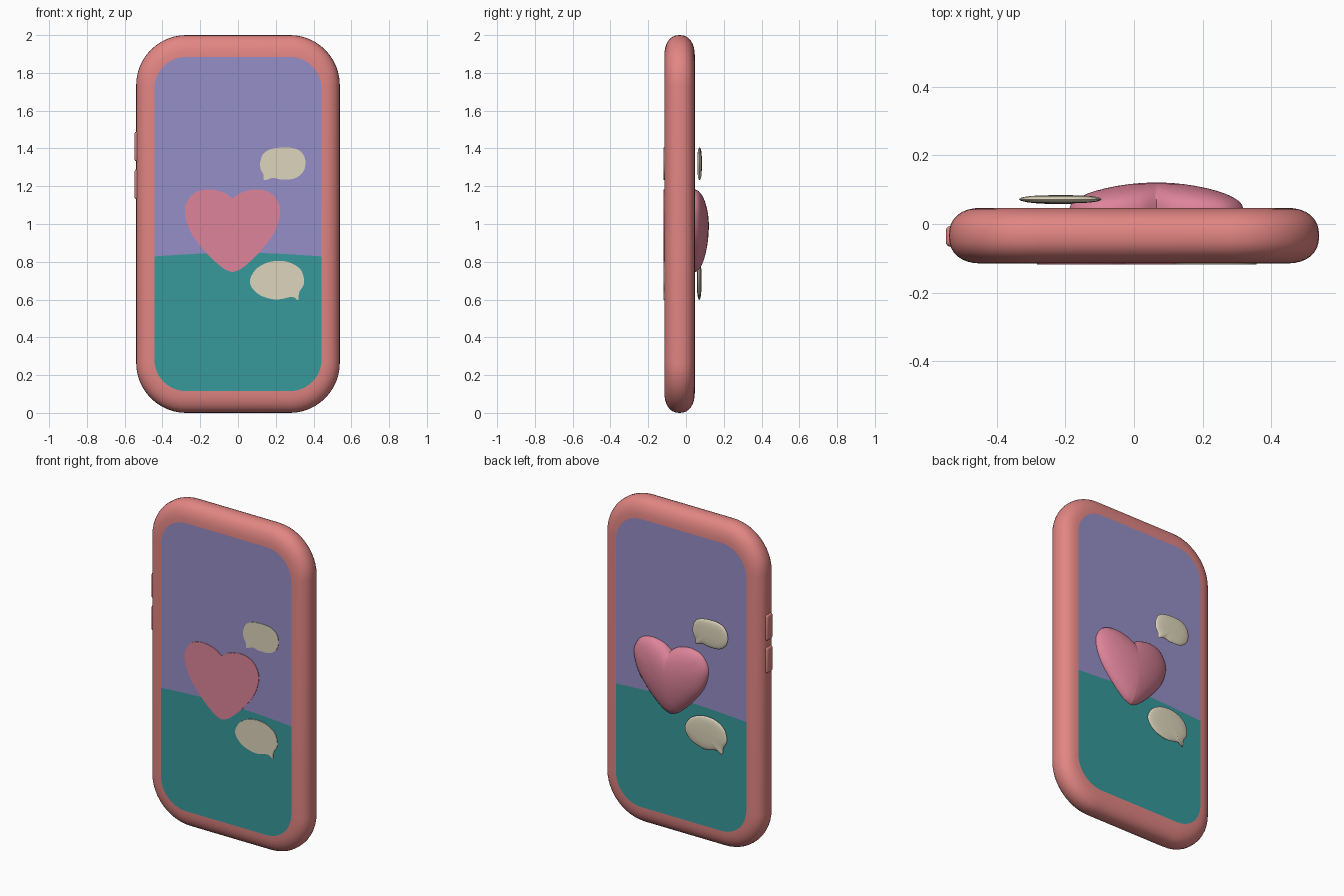
import bpy, bmesh, math
from mathutils import Vector

if "Cube" in bpy.data.objects:
    bpy.data.objects.remove(bpy.data.objects["Cube"])

YC, YH = -0.034, 0.081          # case mid depth and half depth
LIP = 0.096                     # visible width of the case rim


def material(name, r, g, b):
    lin = [((c / 255 + 0.055) / 1.055) ** 2.4 for c in (r, g, b)]
    m = bpy.data.materials.new(name)
    m.diffuse_color = (*lin, 1)
    m.use_nodes = True
    m.node_tree.nodes["Principled BSDF"].inputs["Base Color"].default_value = m.diffuse_color
    return m


CORAL = material("coral", 226, 134, 131)
PURPLE = material("purple", 149, 142, 198)
TEAL = material("teal", 55, 153, 155)
PINK = material("pink", 222, 132, 154)
CREAM = material("cream", 222, 213, 188)


def finish(name, bm, mat, angle=40):
    me = bpy.data.meshes.new(name)
    bm.to_mesh(me)
    bm.free()
    ob = bpy.data.objects.new(name, me)
    bpy.context.collection.objects.link(ob)
    me.materials.append(mat)
    bpy.ops.object.select_all(action='DESELECT')
    ob.select_set(True)
    bpy.context.view_layer.objects.active = ob
    bpy.ops.object.shade_smooth_by_angle(angle=math.radians(angle))
    return ob


def loft(name, rings, mat, caps=True, angle=40):
    """Skin a list of closed rings of 3D points."""
    bm = bmesh.new()
    rows = [[bm.verts.new(p) for p in ring] for ring in rings]
    n = len(rows[0])
    for a, b in zip(rows, rows[1:]):
        for i in range(n):
            j = (i + 1) % n
            bm.faces.new((a[i], a[j], b[j], b[i]))
    if caps:
        bm.faces.new(rows[0])
        bm.faces.new(rows[-1])
    bmesh.ops.recalc_face_normals(bm, faces=bm.faces)
    return finish(name, bm, mat, angle)


def panel(name, pts, y, side, mat):
    """Flat sheet facing along side * y."""
    bm = bmesh.new()
    f = bm.faces.new([bm.verts.new((-side * u, y, z)) for u, z in pts])
    f.normal_update()
    if f.normal.y * side < 0:
        f.normal_flip()
    finish(name, bm, mat)


def rounded_rect(d, seg=12):
    """Case outline inset by d, counter-clockwise from the right side."""
    w, h, r = 0.539 - d, 1.0 - d * 1.2, 0.265 - d
    pts = []
    for k, (sx, sz) in enumerate(((1, 1), (-1, 1), (-1, -1), (1, -1))):
        for i in range(seg + 1):
            a = math.pi / 2 * (k + i / seg)
            pts.append((sx * (w - r) + r * math.cos(a),
                        1 + sz * (h - r) + r * math.sin(a)))
    return pts


def smooth_loop(pts, closed=True, sub=6):
    """Catmull-Rom curve through the points."""
    n, out = len(pts), []
    for i in range(n if closed else n - 1):
        idx = [i - 1, i, i + 1, i + 2]
        idx = [k % n if closed else min(max(k, 0), n - 1) for k in idx]
        p0, p1, p2, p3 = (Vector(pts[k]) for k in idx)
        for s in range(sub):
            t = s / sub
            out.append(tuple(0.5 * (2 * p1 + (p2 - p0) * t
                       + (2 * p0 - 5 * p1 + 4 * p2 - p3) * t * t
                       + (3 * p1 - p0 - 3 * p2 + p3) * t ** 3)))
    return out


# Case rim: rounded section swept round the outline
rings = []
for i in range(17):
    t = math.pi * (i / 16 - 0.5)
    c, s = max(math.cos(t), 0) ** 0.87, math.copysign(abs(math.sin(t)) ** 0.87, math.sin(t))
    rings.append([(u, YC + YH * s, z) for u, z in rounded_rect(LIP * (1 - c))])
loft("case_rim", rings, CORAL, caps=False)

# Two-colour panels on both sides, split along a gentle wave
edge = rounded_rect(LIP)
half = len(edge) // 2
xe = edge[0][0]
wave = [(u, 0.828 + 0.02 * math.cos(3.5 * u)) for u in (-xe + 2 * xe * i / 20 for i in range(21))]
for label, side in (("front", -1), ("back", 1)):
    y = YC + side * YH
    panel(label + "_upper_panel", edge[:half] + wave, y, side, PURPLE)
    panel(label + "_lower_panel", edge[half:] + wave[::-1], y, side, TEAL)

# Heart and speech bubble outlines, left to right as seen by the viewer
half_heart = smooth_loop([(0, 1.135), (0.05, 1.168), (0.13, 1.183), (0.205, 1.162),
                          (0.248, 1.10), (0.248, 1.03), (0.212, 0.94), (0.13, 0.838),
                          (0.05, 0.766), (0, 0.745)], closed=False) + [(0, 0.745)]
heart = half_heart + [(-u, z) for u, z in half_heart[-2:0:-1]]
upper_bubble = smooth_loop([(0.118, 1.33), (0.14, 1.378), (0.20, 1.402), (0.30, 1.40),
                            (0.35, 1.36), (0.352, 1.29), (0.305, 1.243), (0.23, 1.236),
                            (0.185, 1.244), (0.14, 1.232), (0.135, 1.262), (0.12, 1.29)])
lower_bubble = smooth_loop([(0.063, 0.69), (0.095, 0.76), (0.17, 0.80), (0.26, 0.80),
                            (0.33, 0.76), (0.35, 0.69), (0.324, 0.638), (0.318, 0.598),
                            (0.285, 0.614), (0.20, 0.60), (0.11, 0.627)])


# Flat decorations on the front
def decal(name, outline, mat, du=0):
    y = YC - YH
    loft(name, [[(u + du, y + d, z) for u, z in outline] for d in (0.001, -0.003)], mat)


decal("front_heart", heart, PINK, -0.029)
decal("front_upper_bubble", upper_bubble, CREAM)
decal("front_lower_bubble", lower_bubble, CREAM)


# Puffy decorations on the back
def puff(name, outline, mat, centre, radius, y, height, du, start, power, blend):
    rings = []
    for i in range(11):
        t = math.radians(start + (86 - start) * i / 10)
        s = math.cos(t) ** power
        k = blend * (1 - s)
        ring = []
        for u, z in outline:
            v = Vector((u, z)) - Vector(centre)
            v = s * v.lerp(v.normalized() * radius, k)
            ring.append((-(centre[0] + v.x + du), y + height * math.sin(t), centre[1] + v.y))
        rings.append(ring)
    loft(name, rings, mat, angle=60)


puff("back_heart", heart, PINK, (0, 0.99), 0.2, 0.045, 0.076, -0.065, 0, 1.0, 0.8)
puff("back_upper_bubble", upper_bubble, CREAM, (0.235, 1.32), 0.09, 0.072, 0.012, -0.022, -86, 0.6, 0.5)
puff("back_lower_bubble", lower_bubble, CREAM, (0.205, 0.70), 0.11, 0.07, 0.012, -0.022, -86, 0.6, 0.5)

# Side buttons
for label, z in (("upper", 1.41), ("lower", 1.21)):
    bm = bmesh.new()
    bmesh.ops.create_cube(bm, size=1)
    bmesh.ops.scale(bm, vec=(0.036, 0.06, 0.16), verts=bm.verts)
    bmesh.ops.translate(bm, vec=(-0.530, -0.036, z), verts=bm.verts)
    bmesh.ops.bevel(bm, geom=bm.edges[:], offset=0.014, segments=4, profile=0.5, affect='EDGES')
    finish(label + "_side_button", bm, CORAL)
